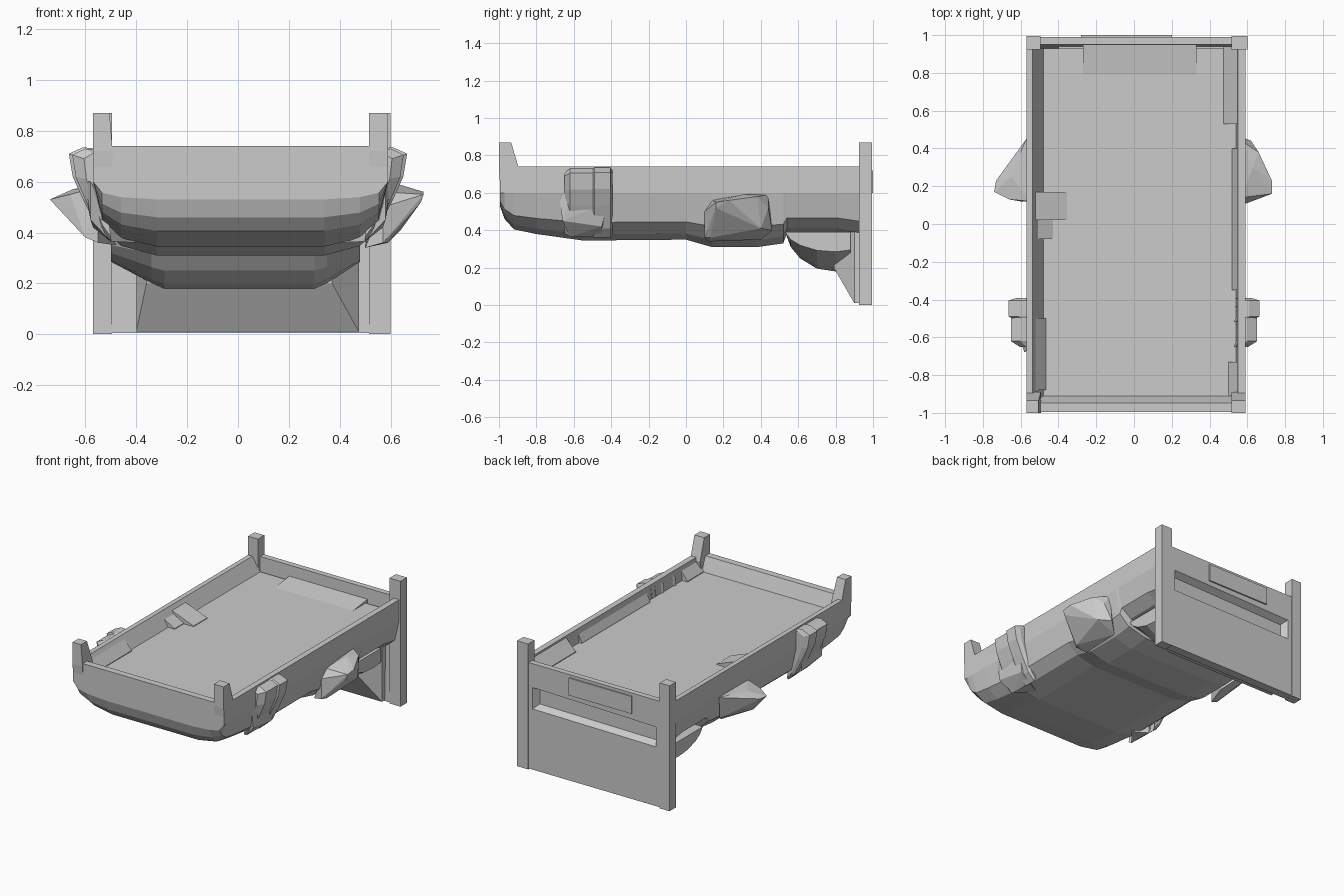
import bpy, bmesh
from mathutils import Vector

if "Cube" in bpy.data.objects:
    bpy.data.objects.remove(bpy.data.objects["Cube"])

CX = 0.01  # the bed body sits slightly right of centre


def finish(bm, name):
    bmesh.ops.recalc_face_normals(bm, faces=bm.faces[:])
    me = bpy.data.meshes.new(name)
    bm.to_mesh(me)
    bm.free()
    ob = bpy.data.objects.new(name, me)
    bpy.context.collection.objects.link(ob)
    return ob


def loft(name, rings):
    """Skin equal-length rings of points and cap both ends."""
    bm = bmesh.new()
    vs = [[bm.verts.new(p) for p in r] for r in rings]
    n = len(vs[0])
    for a, b in zip(vs, vs[1:]):
        for i in range(n):
            j = (i + 1) % n
            bm.faces.new((a[i], a[j], b[j], b[i]))
    bm.faces.new(vs[0])
    bm.faces.new(vs[-1])
    return finish(bm, name)


def rect(x0, x1, y0, y1, z):
    return [(x0, y0, z), (x1, y0, z), (x1, y1, z), (x0, y1, z)]


def hull(name, pts):
    bm = bmesh.new()
    for p in pts:
        bm.verts.new(p)
    r = bmesh.ops.convex_hull(bm, input=bm.verts[:])
    loose = [v for v in bm.verts if not v.link_faces]
    bmesh.ops.delete(bm, geom=loose, context='VERTS')
    return finish(bm, name)


def cut(ob, cutter):
    m = ob.modifiers.new("cut", 'BOOLEAN')
    m.operation = 'DIFFERENCE'
    m.solver = 'EXACT'
    m.object = cutter
    cutter.hide_render = True
    cutter.hide_set(True)


# Bed body: rounded-bottom cross-sections along y, (y, underside z)
def section(y, zb):
    d = 0.6 - zb
    half = [(.58, .74), (.58, .6), (.545, zb + .38 * d),
            (.47, zb + .13 * d), (.33, zb)]
    ring = half + [(-x, z) for x, z in reversed(half)]
    return [(x + CX, y, z) for x, z in ring]


stations = [(-.995, .53), (-.97, .46), (-.92, .405), (-.8, .38), (-.55, .345),
            (0, .35), (.14, .31), (.38, .31), (.52, .33), (.54, .385),
            (.8, .385), (.93, .355)]
body = loft("bed_body", [section(*s) for s in stations])

# Shallow tray with sloping inner walls
cut(body, loft("tray_cutter", [rect(-.48, .54, -.91, .96, .645),
                               rect(-.54, .55, -.95, .96, .745),
                               rect(-.54, .55, -.95, .96, .8)]))

# Headboard with a long recess in its rear face
head = loft("headboard", [rect(-.565, .595, .93, .99, .005),
                          rect(-.565, .595, .95, .99, .74)])
cut(head, hull("recess_cutter",
               [(x, y, z) for y, e in ((1.02, .02), (.945, -.02))
                for x, z in ((-.46 - e, .42 - e), (.48 + e, .43 - e),
                             (.48 + e, .57 + e), (-.46 - e, .55 + e))]))
loft("headboard_rail", [rect(-.28, .2, .985, 1.0, .6), rect(-.28, .2, .985, 1.0, .72)])

# Corner posts: full-length at the back, tapered stubs at the front
for side, x0, x1 in (("left", -.57, -.495), ("right", .515, .6)):
    loft(f"back_post_{side}", [rect(x0, x1, .925, .995, 0),
                               rect(x0, x1, .925, .995, .87)])
    w = .012 if side == "left" else 0
    v = .012 - w
    loft(f"front_post_{side}", [rect(x0, x1 - .01 * (v > 0), -.99, -.91, .6),
                                rect(x0, x1 - .01 + w, -1, -.89, .72),
                                rect(x0, x1 - .01, -1, -.935, .87)])

# Brace under the headboard end
hull("back_leg_brace",
     rect(-.4, .475, .9, .94, .01) + rect(-.4, .475, .9, .94, .39)
     + [(x, .79, z) for x in (-.36, .37) for z in (.2, .39)])
brace = [(.53, .39), (.56, .31), (.61, .25), (.7, .195), (.8, .18), (.88, .2), (.88, .39)]
loft("under_brace", [[(x, y, .39 + (z - .39) * k) for y, z in brace]
                     for x, k in ((-.5, .5), (-.34, .9), (-.29, 1),
                                  (.3, 1), (.35, .9), (.48, .5))])

# Draped bulges wrapping each side near the front
outline = [(.5, .36), (.55, .41), (.61, .53), (.65, .62), (.665, .71), (.61, .735), (.56, .73)]
for s, side in ((-1, "left"), (1, "right")):
    o = .01 if s < 0 else 0
    for part, y0, y1, k in (("front", -.62, -.45, .8), ("back", -.49, -.405, 1)):
        rings = []
        for y, f in ((y0 - .03, .1), (y0, k), (y1, k), (y1 + .012, .4)):
            rings.append([(s * (.5 + (x - .5) * (.6 + .4 * f)), y, .55 + (z - .55) * (.86 + .14 * f))
                          for x, z in outline])
        loft(f"side_bulge_{part}_{side}", rings)
    # lower skirt of the bulge merging into the underside
    hull(f"bulge_skirt_{side}",
         [(s * .58, -.68, .6), (s * .58, -.66, .45), (s * .6, -.62, .6),
          (s * .57, -.45, .42), (s * .5, -.45, .365), (s * .5, -.62, .365),
          (s * .6, -.42, .55), (s * .4, -.5, .36)])

# Pointed lobes on the sides near the back
hull("side_lobe_right",
     [(.57, .1, .36), (.57, .1, .5), (.57, .46, .4), (.57, .44, .59), (.57, .14, .56),
      (.63, .3, .59), (.73, .16, .55), (.73, .23, .56), (.66, .38, .58), (.62, .44, .52),
      (.72, .16, .52), (.64, .4, .41), (.59, .13, .36), (.5, .4, .35), (.5, .12, .34)])
hull("side_lobe_left",
     [(-.55, .12, .36), (-.55, .12, .58), (-.55, .42, .42), (-.57, .45, .58),
      (-.74, .17, .53), (-.73, .23, .53), (-.65, .25, .57), (-.64, .27, .45),
      (-.6, .38, .58), (-.66, .13, .55), (-.6, .12, .38), (-.48, .3, .35)])


# Wedges and lumps against the inner tray walls
def wedge(name, xw, xf, y0, y1, top):
    hull(name, [(x, y, z) for y in (y0, y1)
                for x, z in ((xw, .63), (xf, .63), (xf, .65), (xw, top))])


wedge("inner_wedge_a", -.54, -.355, .02, .17, .72)
wedge("inner_wedge_b", -.54, -.43, -.08, .02, .71)
wedge("inner_wedge_c", -.54, -.465, -.88, -.5, .735)
wedge("inner_wedge_d", .555, .475, .53, .94, .735)
wedge("inner_wedge_e", .555, .5, -.91, -.73, .72)
wedge("inner_wedge_f", .555, .52, -.35, .4, .72)

# Low rise in the tray floor by the headboard
hull("floor_rise", [(x, y, z) for x in (-.27, .33)
                    for y, z in ((.79, .64), (.79, .645), (.95, .64), (.95, .665))])
